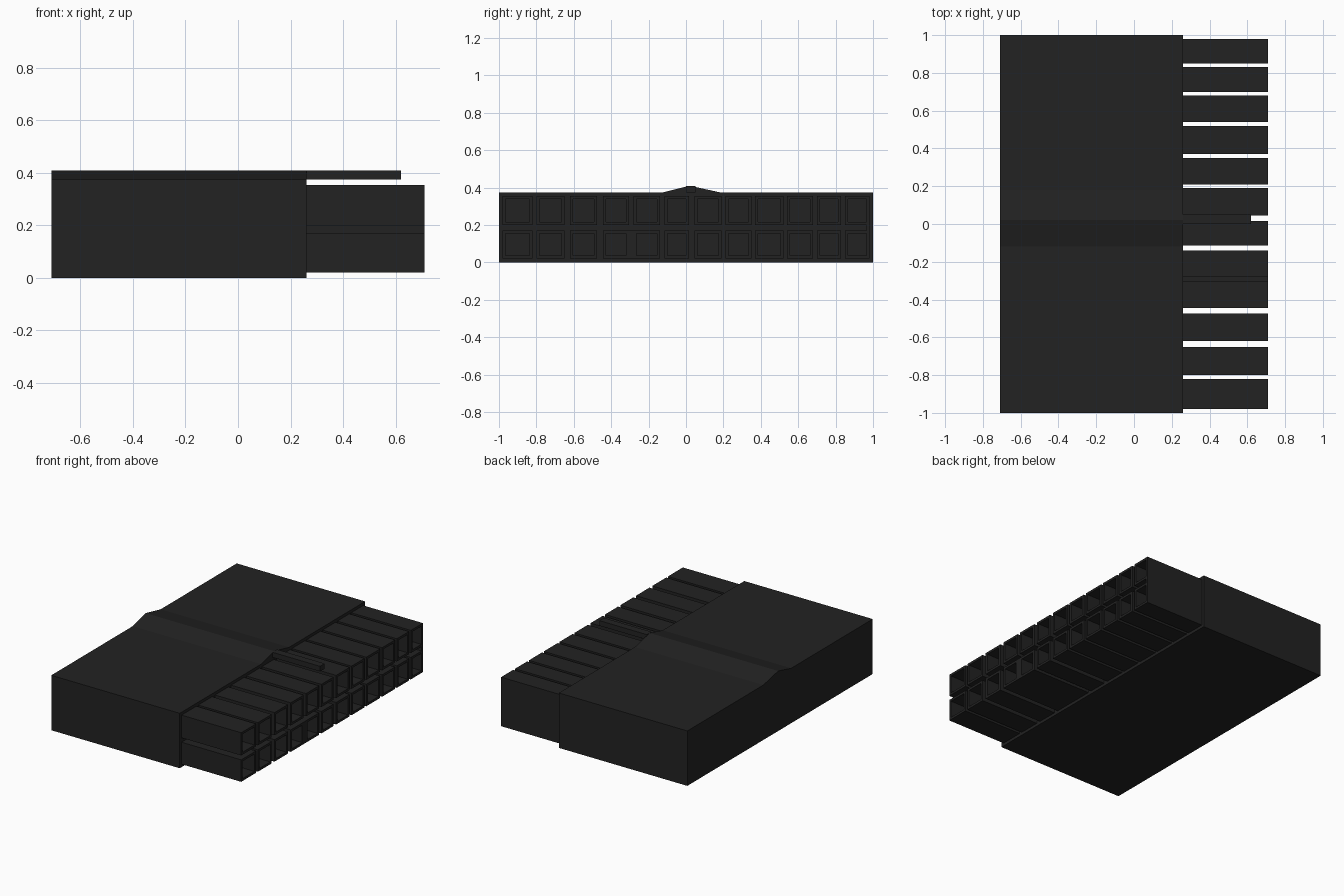
import bpy
import bmesh

cube = bpy.data.objects.get("Cube")
if cube:
    bpy.data.objects.remove(cube, do_unlink=True)

black = bpy.data.materials.new("black plastic")
black.use_nodes = True
colour = (0.016, 0.016, 0.016, 1)
black.diffuse_color = colour
black.node_tree.nodes["Principled BSDF"].inputs["Base Color"].default_value = colour


def finish(name, bm):
    bmesh.ops.recalc_face_normals(bm, faces=bm.faces)
    mesh = bpy.data.meshes.new(name)
    bm.to_mesh(mesh)
    bm.free()
    mesh.materials.append(black)
    obj = bpy.data.objects.new(name, mesh)
    bpy.context.collection.objects.link(obj)
    return obj


def extrude_profile(name, profile, x0, x1):
    """Extrude a y-z outline along x."""
    bm = bmesh.new()
    face = bm.faces.new([bm.verts.new((x0, y, z)) for y, z in profile])
    result = bmesh.ops.extrude_face_region(bm, geom=[face])
    for v in result["geom"]:
        if isinstance(v, bmesh.types.BMVert):
            v.co.x = x1
    return finish(name, bm)


def box(name, x0, x1, y0, y1, z0, z1):
    return extrude_profile(name, [(y0, z0), (y1, z0), (y1, z1), (y0, z1)], x0, x1)


def socket(name, y0, y1, z0, z1):
    """Square tube, open on the outer end."""
    bm = bmesh.new()
    corners = [(y0, z0), (y1, z0), (y1, z1), (y0, z1)]
    near = [bm.verts.new((BODY_X, y, z)) for y, z in corners]
    far = [bm.verts.new((TIP_X, y, z)) for y, z in corners]
    bm.faces.new(near)
    mouth = bm.faces.new(far)
    for i in range(4):
        j = (i + 1) % 4
        bm.faces.new([near[i], near[j], far[j], far[i]])
    bmesh.ops.recalc_face_normals(bm, faces=bm.faces)
    bmesh.ops.inset_region(bm, faces=[mouth], thickness=WALL, use_even_offset=True)
    # Push the mouth down to the housing
    hole = bmesh.ops.extrude_discrete_faces(bm, faces=[mouth])["faces"][0]
    for v in hole.verts:
        v.co.x = BODY_X + 0.01
    return finish(name, bm)


BODY_X, TIP_X, WALL = 0.26, 0.71, 0.016

# Housing with a shallow ridge across the top
extrude_profile("housing", [(-1, 0), (1, 0), (1, 0.375), (0.18, 0.375),
                            (0.02, 0.41), (-0.12, 0.375), (-1, 0.375)],
                -0.71, BODY_X)

# Two rows of open sockets
columns = [(-0.98, -0.82), (-0.80, -0.65), (-0.62, -0.475), (-0.445, -0.305),
           (-0.28, -0.14), (-0.115, 0.015), (0.045, 0.19), (0.21, 0.35),
           (0.37, 0.52), (0.54, 0.68), (0.70, 0.83), (0.85, 0.98)]
rows = {"lower": (0.02, 0.17), "upper": (0.20, 0.355)}
for row, (z0, z1) in rows.items():
    for n, (y0, y1) in enumerate(columns):
        socket(f"{row}_socket_{n + 1}", y0, y1, z0, z1)

# Webs bridging neighbouring sockets
box("end_web", BODY_X, TIP_X, 0.965, 0.98, 0.17, 0.20)
box("middle_web", BODY_X, TIP_X, -0.305, -0.28, 0.02, 0.17)

# Latch bar above the sockets
box("latch_bar", BODY_X, 0.62, 0.0, 0.05, 0.375, 0.41)
